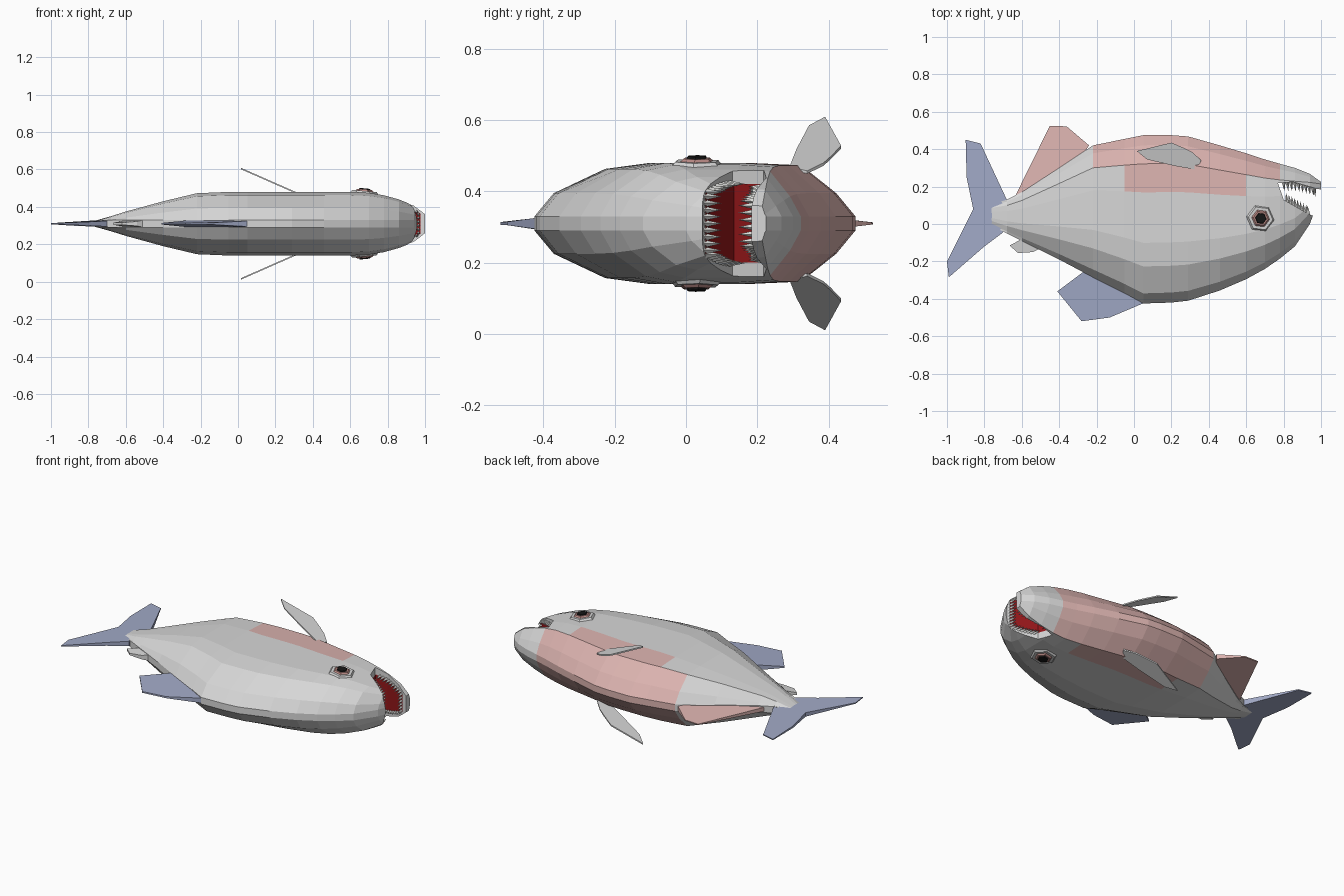
import bpy, bmesh, math
from mathutils import Vector, Matrix

if "Cube" in bpy.data.objects:
    bpy.data.objects.remove(bpy.data.objects["Cube"])

MID = 0.31  # the fish lies on its side, mirrored about this height


def mat(name, rgb):
    m = bpy.data.materials.new(name)
    m.diffuse_color = (*rgb, 1)
    m.use_nodes = True
    m.node_tree.nodes["Principled BSDF"].inputs["Base Color"].default_value = m.diffuse_color
    return m


GREY = mat("silver_skin", (0.68, 0.68, 0.68))
BELLY = mat("belly_red", (0.71, 0.45, 0.43))
BLUE = mat("fin_blue", (0.36, 0.40, 0.57))
MOUTH = mat("mouth_red", (0.30, 0.008, 0.01))
IRIS = mat("eye_red", (0.50, 0.26, 0.24))
BLACK = mat("pupil_black", (0.008, 0.008, 0.008))
TOOTH = mat("tooth_white", (0.72, 0.72, 0.70))


def finish(name, bm, *mats):
    bmesh.ops.recalc_face_normals(bm, faces=bm.faces)
    me = bpy.data.meshes.new(name)
    bm.to_mesh(me)
    bm.free()
    ob = bpy.data.objects.new(name, me)
    ob.location.z = MID
    for m in mats:
        me.materials.append(m)
    bpy.context.collection.objects.link(ob)
    return ob


def slab(name, pts, m, height=lambda x: 0):
    """Closed plate from (x, y, half thickness) points."""
    bm = bmesh.new()
    up = [bm.verts.new((x, y, height(x) + h)) for x, y, h in pts]
    dn = [bm.verts.new((x, y, height(x) - h)) for x, y, h in pts]
    bm.faces.new(up)
    bm.faces.new(dn[::-1])
    for i in range(len(pts)):
        j = (i + 1) % len(pts)
        bm.faces.new((up[i], dn[i], dn[j], up[j]))
    return finish(name, bm, m)


# Body: loft of (x, low y, high y, half width) sections
stations = [(-.78, 0, .1, .012), (-.68, -.05, .13, .04), (-.6, -.09, .17, .065),
            (-.4, -.19, .30, .12), (-.22, -.285, .42, .163), (-.05, -.37, .455, .17),
            (.05, -.425, .475, .17), (.2, -.42, .475, .17), (.29, -.41, .468, .17),
            (.46, -.355, .42, .17), (.6, -.295, .378, .17), (.7, -.24, .345, .165),
            (.78, -.185, .322, .152), (.86, -.12, .3, .13), (.94, 0, .268, .098),
            (1.0, .16, .225, .05)]
rows = [(0, 0), (.06, .5), (.22, .9), (.36, 1), (.66, 1), (.83, .96), (.94, .5), (1, 0)]
bm = bmesh.new()
rings = []
for x, lo, hi, w in stations:
    side = [(lo + (hi - lo) * t, max(w * f, min(.02, w))) for t, f in rows]
    loop = side + [(y, -z) for y, z in reversed(side)]
    rings.append([bm.verts.new((x, y, z)) for y, z in loop])
n = len(rings[0])
for s, (a, b) in enumerate(zip(rings, rings[1:])):
    cx = (stations[s][0] + stations[s + 1][0]) / 2
    for i in range(n):
        j = (i + 1) % n
        f = bm.faces.new((a[i], a[j], b[j], b[i]))
        row = min(i, n - 2 - i)
        # belly patch: the upper-y rows along the middle of the body
        if row == 7 or i == 7 or row >= 5:
            f.material_index = int(-.22 < cx < .78 and i != n - 1)
        elif row == 4:
            f.material_index = int(-.05 < cx < .6 and i != n - 1)
bm.faces.new(rings[0])
bm.faces.new(rings[-1][::-1])
body = finish("body", bm, GREY, BELLY)

# Open mouth cut right through the snout
cut = [(.77, .218), (.85, .225), (.97, .19), (1.1, .165), (1.1, .04), (.945, .047), (.8, .13)]
cutter = slab("mouth_cutter", [(x, y, .3) for x, y in cut], GREY)
cutter.hide_render = True
cutter.hide_viewport = True
mod = body.modifiers.new("mouth", 'BOOLEAN')
mod.operation = 'DIFFERENCE'
mod.solver = 'EXACT'
mod.object = cutter

# Red lining just inside the cut
bm = bmesh.new()
lining = [(.975, .186, .055), (.85, .221, .095), (.775, .214, .11),
          (.803, .135, .11), (.938, .055, .085)]
strip = [[bm.verts.new((x, y, s * w)) for s in (1, -1)] for x, y, w in lining]
for a, b in zip(strip, strip[1:]):
    bm.faces.new((a[0], a[1], b[1], b[0]))
finish("mouth_lining", bm, MOUTH)


# Teeth along each U-shaped jaw
def teeth(name, path, direction, length):
    bm = bmesh.new()
    pts = [Vector(p) for p in path]
    pts += [Vector((p.x, p.y, -p.z)) for p in reversed(pts)]
    turn = Vector((0, 0, 1)).rotation_difference(Vector(direction)).to_matrix().to_4x4()
    for a, b in zip(pts, pts[1:]):
        count = max(2, round((b - a).length / .019))
        for k in range(count):
            p = a.lerp(b, (k + .5) / count)
            m = Matrix.Translation(p + Vector(direction) * length * .42) @ turn
            bmesh.ops.create_cone(bm, cap_ends=True, segments=4, radius1=.011,
                                  radius2=0, depth=length, matrix=m)
    finish(name, bm, TOOTH)


teeth("lower_teeth", [(.79, .222, .105), (.87, .221, .09), (.965, .192, .06)],
      (.1, -.995, 0), .05)
teeth("upper_teeth", [(.81, .124, .112), (.87, .09, .105), (.932, .054, .085)],
      (-.1, .995, 0), .05)

# Flat fins on the centre line
slab("tail_fin", [(-.9, .45, .003), (-.82, .43, .003), (-.68, .13, .018), (-.69, .02, .022),
                  (-.70, -.045, .015), (-.8, -.12, .01), (-.99, -.285, .003),
                  (-1, -.2, .003), (-.86, .08, .012), (-.895, .25, .006)], BLUE)
slab("back_fin", [(-.41, -.36, .004), (-.25, -.24, .02), (.05, -.40, .02),
                  (.05, -.424, .015), (-.13, -.5, .005), (-.28, -.52, .004)], BLUE)
slab("small_back_fin", [(-.665, -.115, .006), (-.58, -.07, .02), (-.5, -.13, .02),
                        (-.54, -.15, .012), (-.62, -.155, .006)], GREY)
slab("under_fin", [(-.635, .15, .012), (-.45, .525, .003), (-.36, .522, .003),
                   (-.24, .42, .015), (-.28, .36, .02), (-.5, .2, .02)], BELLY)

side_fin = [(.015, .39), (.2, .435), (.27, .405), (.31, .385), (.36, .34), (.335, .29),
            (.22, .31), (.07, .345)]
for s, label in ((1, "left"), (-1, "right")):
    # Side fins sweep outwards towards the tail
    slab(label + "_side_fin", [(x, y, .004) for x, y in side_fin], GREY,
         lambda x: s * (.302 - .44 * x))
    # Eyes: stacked six-sided cones tipped to follow the head
    base = (Matrix.Translation((.675, .03, s * .155)) @ Matrix.Rotation(s * .1, 4, 'Y')
            @ Matrix.Rotation(0 if s > 0 else math.pi, 4, 'X'))
    for part, r1, r2, z, d, m in (("socket", .085, .066, .008, .024, GREY),
                                  ("iris", .062, .04, .018, .02, IRIS),
                                  ("pupil", .035, .028, .026, .016, BLACK)):
        bm = bmesh.new()
        bmesh.ops.create_cone(bm, cap_ends=True, segments=6, radius1=r1, radius2=r2, depth=d,
                              matrix=base @ Matrix.Translation((0, 0, z))
                              @ Matrix.Rotation(.4, 4, 'Z'))
        finish(f"{label}_eye_{part}", bm, m)
